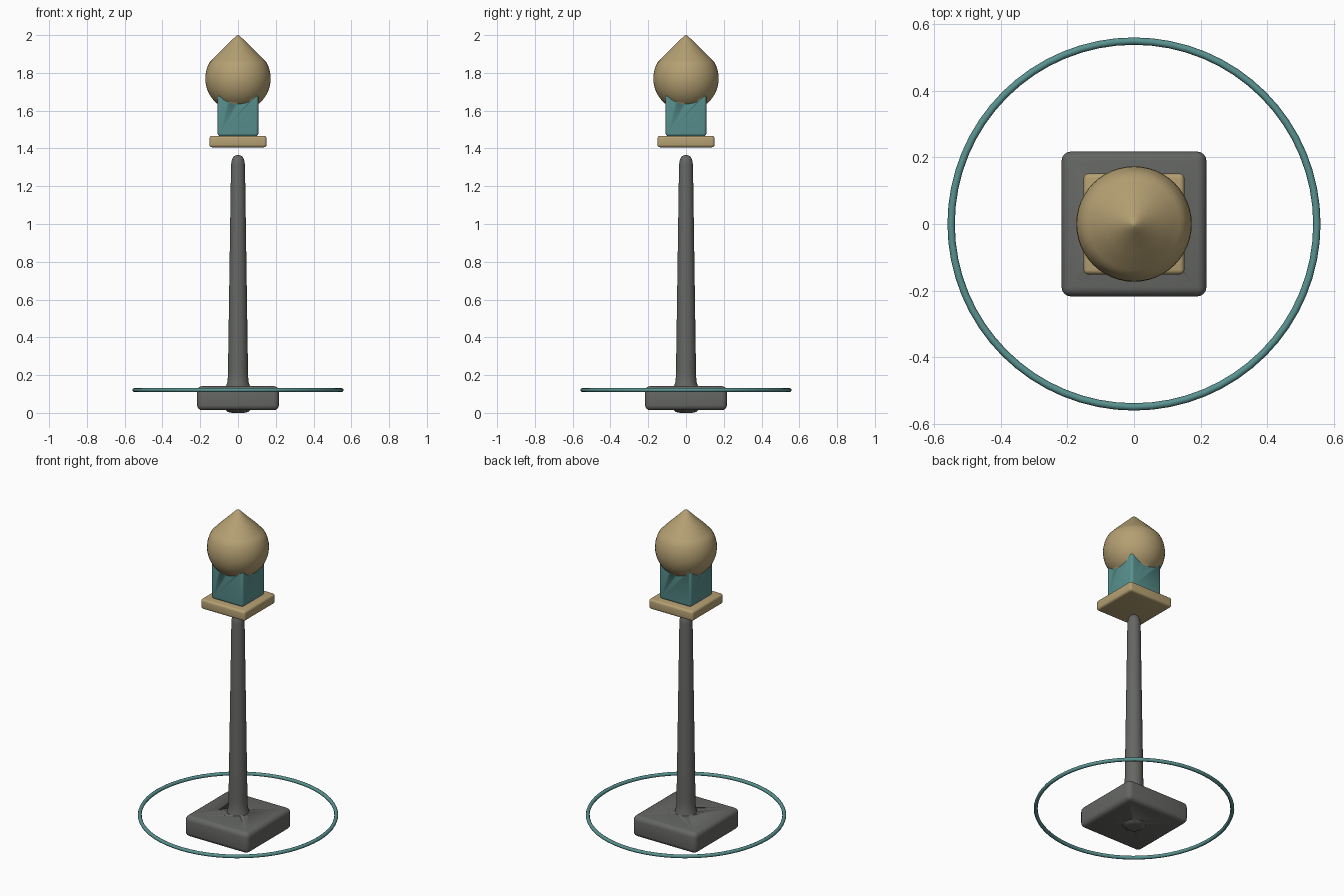
import bpy, math

if "Cube" in bpy.data.objects:
    bpy.data.objects.remove(bpy.data.objects["Cube"])


def material(name, color):
    m = bpy.data.materials.new(name)
    m.diffuse_color = (*color, 1)
    m.use_nodes = True
    m.node_tree.nodes["Principled BSDF"].inputs["Base Color"].default_value = m.diffuse_color
    return m


STONE = material("stone", (0.13, 0.135, 0.125))
GOLD = material("gold", (0.46, 0.35, 0.17))
TEAL = material("teal", (0.10, 0.29, 0.28))


def finish(obj, name, mat, angle=40):
    obj.name = name
    obj.data.materials.append(mat)
    bpy.ops.object.select_all(action='DESELECT')
    obj.select_set(True)
    bpy.context.view_layer.objects.active = obj
    bpy.ops.object.shade_smooth_by_angle(angle=math.radians(angle))
    return obj


def apply(obj, mod):
    bpy.context.view_layer.objects.active = obj
    bpy.ops.object.modifier_apply(modifier=mod.name)


def block(name, half, z0, z1, bevel, mat):
    bpy.ops.mesh.primitive_cube_add(size=2, location=(0, 0, (z0 + z1) / 2))
    o = bpy.context.object
    o.scale = (half, half, (z1 - z0) / 2)
    bpy.ops.object.transform_apply(location=True, rotation=False, scale=True)
    b = o.modifiers.new("round", 'BEVEL')
    b.width, b.segments = bevel, 4
    apply(o, b)
    return finish(o, name, mat)


def lathe(name, profile, mat, n=48):
    # profile runs bottom to top; zero radius closes to a single point
    verts, rows, faces = [], [], []
    for r, z in profile:
        k = 1 if r == 0 else n
        rows.append([len(verts) + i % k for i in range(n)])
        verts += [(r * math.cos(2 * math.pi * i / n),
                   r * math.sin(2 * math.pi * i / n), z) for i in range(k)]
    for a, b in zip(rows, rows[1:]):
        for i in range(n):
            j = (i + 1) % n
            f = list(dict.fromkeys((a[i], a[j], b[j], b[i])))
            faces.append(f)
    me = bpy.data.meshes.new(name)
    me.from_pydata(verts, [], faces)
    o = bpy.data.objects.new(name, me)
    bpy.context.collection.objects.link(o)
    return finish(o, name, mat, 60)


def union(obj, other):
    m = obj.modifiers.new("join", 'BOOLEAN')
    m.operation, m.object, m.solver = 'UNION', other, 'EXACT'
    m.material_mode = 'TRANSFER'
    apply(obj, m)
    bpy.data.objects.remove(other)


# Rounded square base with the tapered pole running through it
base = block("base_and_pole", 0.217, 0.014, 0.142, 0.028, STONE)
pole = lathe("pole", [(0, 0.004), (0.03, 0), (0.052, 0.004), (0.066, 0.016),
                      (0.064, 0.03), (0.064, 0.13), (0.062, 0.148), (0.055, 0.165),
                      (0.053, 0.22), (0.037, 1.31), (0.034, 1.335),
                      (0.026, 1.355), (0.013, 1.363), (0, 1.365)], STONE)
union(base, pole)

# Floating collar plate
block("collar_plate", 0.151, 1.406, 1.467, 0.014, GOLD)

# Square lantern body topped by an onion dome
lantern = block("lantern_and_dome", 0.108, 1.464, 1.69, 0.016, TEAL)
R, ZC = 0.173, 1.77
dome_profile = [(0, ZC - R)]
for i in range(1, 17):
    a = math.radians(-90 + i * 7.5)
    dome_profile.append((R * math.cos(a), ZC + R * math.sin(a)))
dome_profile += [(0.138, 1.868), (0.114, 1.894), (0.085, 1.922), (0.055, 1.951),
                 (0.027, 1.979), (0.01, 1.995), (0, 2.0)]
dome = lathe("dome", dome_profile, GOLD)
union(lantern, dome)

# Thin ground ring around the base
bpy.ops.mesh.primitive_torus_add(location=(0, 0, 0.121), major_radius=0.548,
                                 minor_radius=0.011, major_segments=64,
                                 minor_segments=8)
finish(bpy.context.object, "ground_ring", TEAL, 60)
